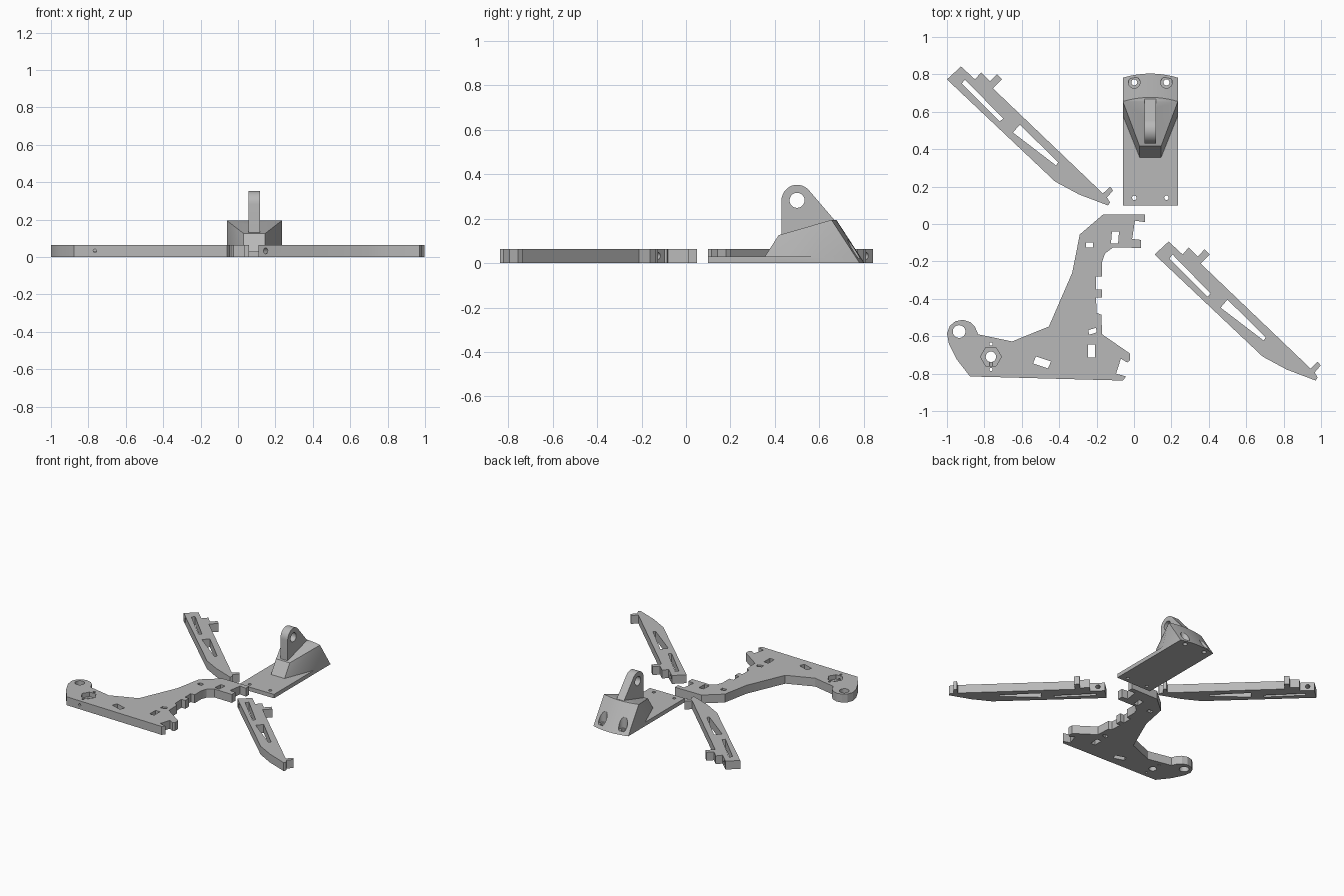
import bpy, bmesh, math
from mathutils import Matrix, Vector

if "Cube" in bpy.data.objects:
    bpy.data.objects.remove(bpy.data.objects["Cube"])

H = 0.064          # plate thickness
CX = 0.0875        # centre line of the mount

grey = bpy.data.materials.new("plain grey")
grey.diffuse_color = (0.48, 0.48, 0.48, 1)
grey.use_nodes = True
grey.node_tree.nodes["Principled BSDF"].inputs["Base Color"].default_value = grey.diffuse_color


def finish(bm, name):
    bmesh.ops.recalc_face_normals(bm, faces=bm.faces)
    me = bpy.data.meshes.new(name)
    bm.to_mesh(me)
    bm.free()
    me.materials.append(grey)
    ob = bpy.data.objects.new(name, me)
    bpy.context.collection.objects.link(ob)
    return ob


def prism(name, pts, z0, z1):
    bm = bmesh.new()
    f = bm.faces.new([bm.verts.new((x, y, z0)) for x, y in pts])
    ext = bmesh.ops.extrude_face_region(bm, geom=[f])
    top = [v for v in ext["geom"] if isinstance(v, bmesh.types.BMVert)]
    bmesh.ops.translate(bm, verts=top, vec=(0, 0, z1 - z0))
    return finish(bm, name)


def hull(name, pts):
    bm = bmesh.new()
    for p in pts:
        bm.verts.new(p)
    res = bmesh.ops.convex_hull(bm, input=bm.verts)
    loose = [v for v in bm.verts if not v.link_faces]
    bmesh.ops.delete(bm, geom=loose, context='VERTS')
    return finish(bm, name)


def ring(x, y, r, n=24):
    return [(x + r * math.cos(2 * math.pi * i / n),
             y + r * math.sin(2 * math.pi * i / n)) for i in range(n)]


def drill(start, end, r):
    a, b = Vector(start), Vector(end)
    bm = bmesh.new()
    rot = (b - a).to_track_quat('Z', 'Y').to_matrix().to_4x4()
    bmesh.ops.create_cone(bm, cap_ends=True, segments=20, radius1=r, radius2=r,
                          depth=(b - a).length,
                          matrix=Matrix.Translation((a + b) / 2) @ rot)
    return finish(bm, "drill_cutter")


def through(pts):
    return prism("hole_cutter", pts, -0.05, 0.5)


def combine(ob, others, op='DIFFERENCE'):
    bpy.context.view_layer.objects.active = ob
    for o in others:
        m = ob.modifiers.new("bool", 'BOOLEAN')
        m.operation, m.solver, m.object = op, 'EXACT', o
        bpy.ops.object.modifier_apply(modifier=m.name)
        bpy.data.objects.remove(o)


def smooth(ob):
    bpy.ops.object.select_all(action='DESELECT')
    ob.select_set(True)
    bpy.context.view_layer.objects.active = ob
    bpy.ops.object.shade_smooth_by_angle(angle=math.radians(25))


# Side bracket: rounded ear, notched inner edge
bracket = prism("side_bracket", [
    (-.947, -.725), (-.99, -.64), (-1.0, -.585), (-.985, -.545), (-.955, -.52),
    (-.915, -.512), (-.875, -.525), (-.85, -.55), (-.833, -.59), (-.652, -.628),
    (-.455, -.548), (-.33, -.26), (-.29, -.056), (-.166, .05), (.059, .05),
    (.059, .01), (.005, .018), (-.01, -.08), (.038, -.085), (.038, -.128),
    (-.112, -.125), (-.155, -.158), (-.17, -.2), (-.17, -.28), (-.203, -.28),
    (-.203, -.35), (-.17, -.35), (-.17, -.393), (-.203, -.393), (-.2, -.475),
    (-.175, -.485), (-.17, -.59), (-.021, -.693), (-.021, -.73), (-.037, -.74),
    (-.07, -.72), (-.096, -.80), (-.043, -.815), (-.059, -.837), (-.877, -.815)],
    0, H)
NX, NY = -.765, -.71
combine(bracket, [
    through(ring(-.935, -.575, .034)),
    through(ring(NX, NY, .028)),
    prism("nut_pocket_cutter", ring(NX, NY, .056, 6), .03, .2),
    through(ring(NX, NY + .068, .009, 12)),
    through(ring(NX, NY - .068, .009, 12)),
    through([(-.257, -.126), (-.219, -.126), (-.219, -.099), (-.257, -.099)]),
    through([(-.123, -.104), (-.085, -.104), (-.08, -.04), (-.118, -.04)]),
    through([(-.241, -.592), (-.2, -.58), (-.203, -.555), (-.243, -.567)]),
    through([(-.246, -.714), (-.208, -.714), (-.208, -.644), (-.246, -.644)]),
    through([(-.54, -.745), (-.46, -.772), (-.444, -.735), (-.524, -.708)]),
    drill((NX, -.9, .033), (NX, NY, .033), .009)])
smooth(bracket)

# Two matching slotted arms
ARM = [(-1, .773), (-.925, .842), (-.85, .773), (-.818, .81), (-.77, .762),
       (-.733, .8), (-.706, .773), (-.754, .725), (-.166, .163), (-.128, .2),
       (-.112, .18), (-.144, .142), (-.128, .115), (-.139, .099),
       (-.294, .158), (-.422, .227)]
SLOT_A = [(-.904, .773), (-.70, .564), (-.717, .548), (-.92, .751)]
SLOT_B = [(-.61, .532), (-.406, .329), (-.417, .313), (-.647, .489)]
for name, dx, dy in (("rear_arm", 0, 0), ("front_arm", 1.11, -.936)):
    def shift(pts):
        return [(x + dx, y + dy) for x, y in pts]
    arm = prism(name, shift(ARM), 0, H)
    combine(arm, [through(shift(SLOT_A)), through(shift(SLOT_B)),
                  drill((-1.05 + dx, .65 + dy, .033),
                        (-.80 + dx, .90 + dy, .033), .016)])
    smooth(arm)


# Mount: base plate with bowed back edge
def bow(y):
    return [(CX + .147 * t, y + .022 * (1 - t * t))
            for t in [i / 6 - 1 for i in range(13)]]


mount = prism("mount_base", [(CX + .147, .1), (CX - .147, .1)] + bow(.782), 0, .03)
# cut the plate back edge to the slope by rebuilding its rear inside the wedge
for v in mount.data.vertices:
    if v.co.y > .5 and v.co.z > .01:
        v.co.y -= .02

# Wedge block with tapered front and sloping curved back
wedge = [(x, y, 0) for x, y in bow(.782)] + [(x, y, .195) for x, y in bow(.655)]
for s in (-1, 1):
    wedge += [(CX + s * .147, .58, 0), (CX + s * .147, .58, .03),
              (CX + s * .057, .355, 0), (CX + s * .057, .355, .03),
              (CX + s * .058, .417, .126)]
wedge = hull("wedge_block", wedge)

# Upright lug with eye hole
profile = [(.5 + .07 * math.cos(a), .283 + .07 * math.sin(a))
           for a in [math.pi * i / 18 for i in range(19)]]
profile += [(.43, .1), (.66, .1), (.672, .19)]
lug = hull("lug", [(CX + s * .031, y, z) for y, z in profile for s in (-1, 1)])

combine(mount, [wedge, lug], 'UNION')
cutters = [drill((CX - .1, .5, .283), (CX + .1, .5, .283), .034)]
for s in (-1, 1):
    x = CX + s * .086
    cutters += [through(ring(x, .757, .016)),
                prism("counterbore_cutter", ring(x, .757, .031), .022, .4),
                through(ring(x, .14, .012, 16))]
combine(mount, cutters)
mount.name = "lug_mount"
smooth(mount)
